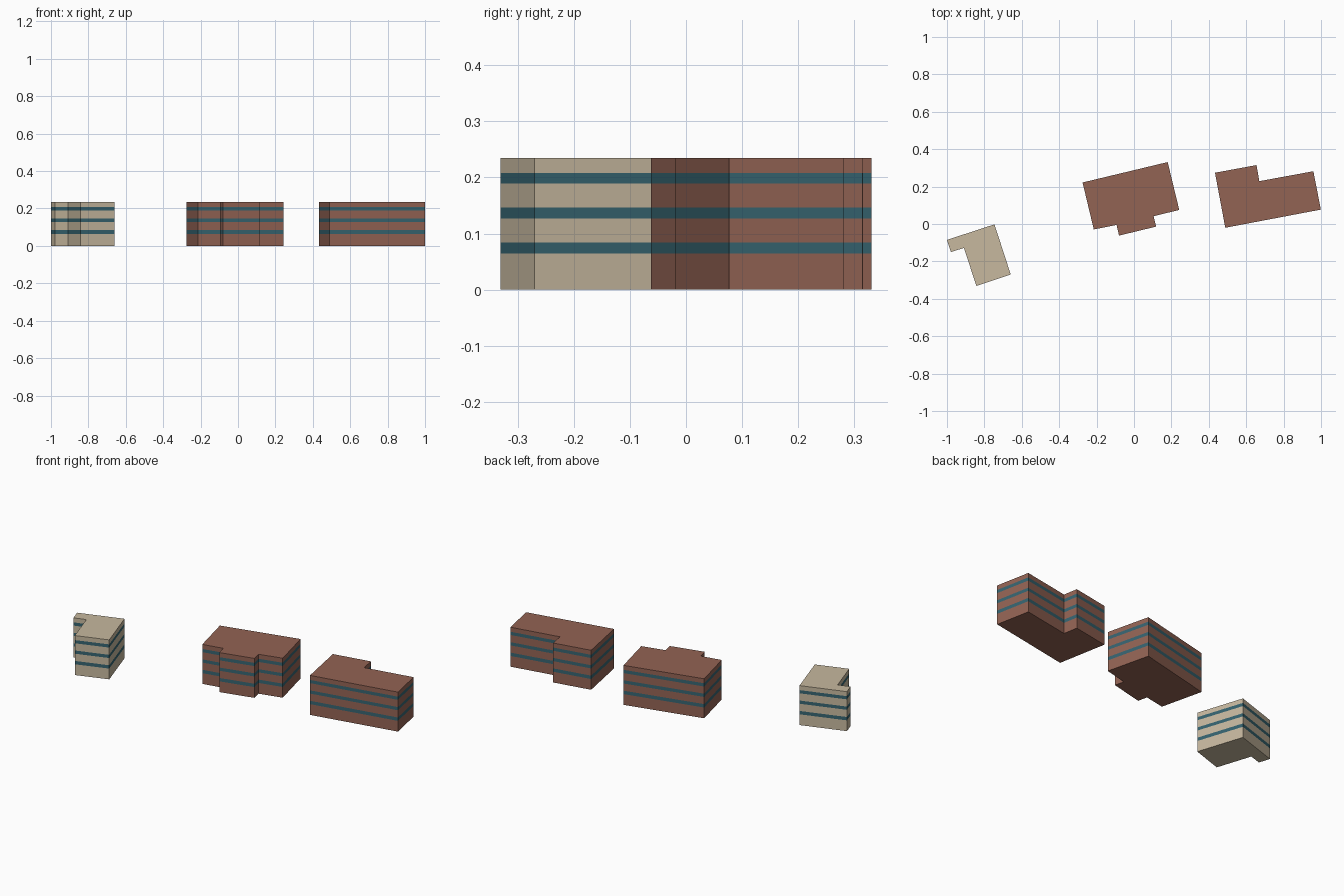
import bpy, bmesh

if "Cube" in bpy.data.objects:
    bpy.data.objects.remove(bpy.data.objects["Cube"])

HEIGHT = 0.235
BANDS = [(0.064, 0.084), (0.127, 0.146), (0.189, 0.208)]


def material(name, rgb):
    m = bpy.data.materials.new(name)
    m.diffuse_color = (*rgb, 1)
    m.use_nodes = True
    m.node_tree.nodes["Principled BSDF"].inputs["Base Color"].default_value = m.diffuse_color
    return m


brick = material("brick", (0.29, 0.125, 0.088))
stone = material("stone", (0.57, 0.48, 0.345))
glass = material("glass", (0.037, 0.127, 0.162))


def building(name, outline, wall):
    """Extrude a footprint, then slice its walls into flush window bands."""
    bm = bmesh.new()
    base = bm.faces.new([bm.verts.new((x, y, 0)) for x, y in outline])
    ext = bmesh.ops.extrude_face_region(bm, geom=[base], use_keep_orig=True)
    top = [v for v in ext["geom"] if isinstance(v, bmesh.types.BMVert)]
    bmesh.ops.translate(bm, verts=top, vec=(0, 0, HEIGHT))
    for z in [z for band in BANDS for z in band]:
        bmesh.ops.bisect_plane(bm, geom=bm.verts[:] + bm.edges[:] + bm.faces[:],
                               plane_co=(0, 0, z), plane_no=(0, 0, 1))
    bmesh.ops.recalc_face_normals(bm, faces=bm.faces[:])
    for f in bm.faces:
        z = f.calc_center_median().z
        f.material_index = int(any(lo < z < hi for lo, hi in BANDS))
    me = bpy.data.meshes.new(name)
    bm.to_mesh(me)
    bm.free()
    me.materials.append(wall)
    me.materials.append(glass)
    bpy.context.collection.objects.link(bpy.data.objects.new(name, me))


# Pale L-shaped block on the left
building("stone_building", [
    (-1.0, -0.085), (-0.746, -0.002), (-0.659, -0.27), (-0.843, -0.331),
    (-0.909, -0.128), (-0.979, -0.15)], stone)

# Middle block with a projecting front bay
building("bay_building", [
    (-0.275, 0.222), (0.18, 0.331), (0.242, 0.075), (0.105, 0.042),
    (0.118, -0.014), (-0.08, -0.062), (-0.093, -0.005), (-0.215, -0.029)], brick)

# Right block with a rear wing
building("wing_building", [
    (0.433, 0.274), (0.655, 0.315), (0.67, 0.229), (0.959, 0.282),
    (0.999, 0.077), (0.488, -0.02)], brick)
